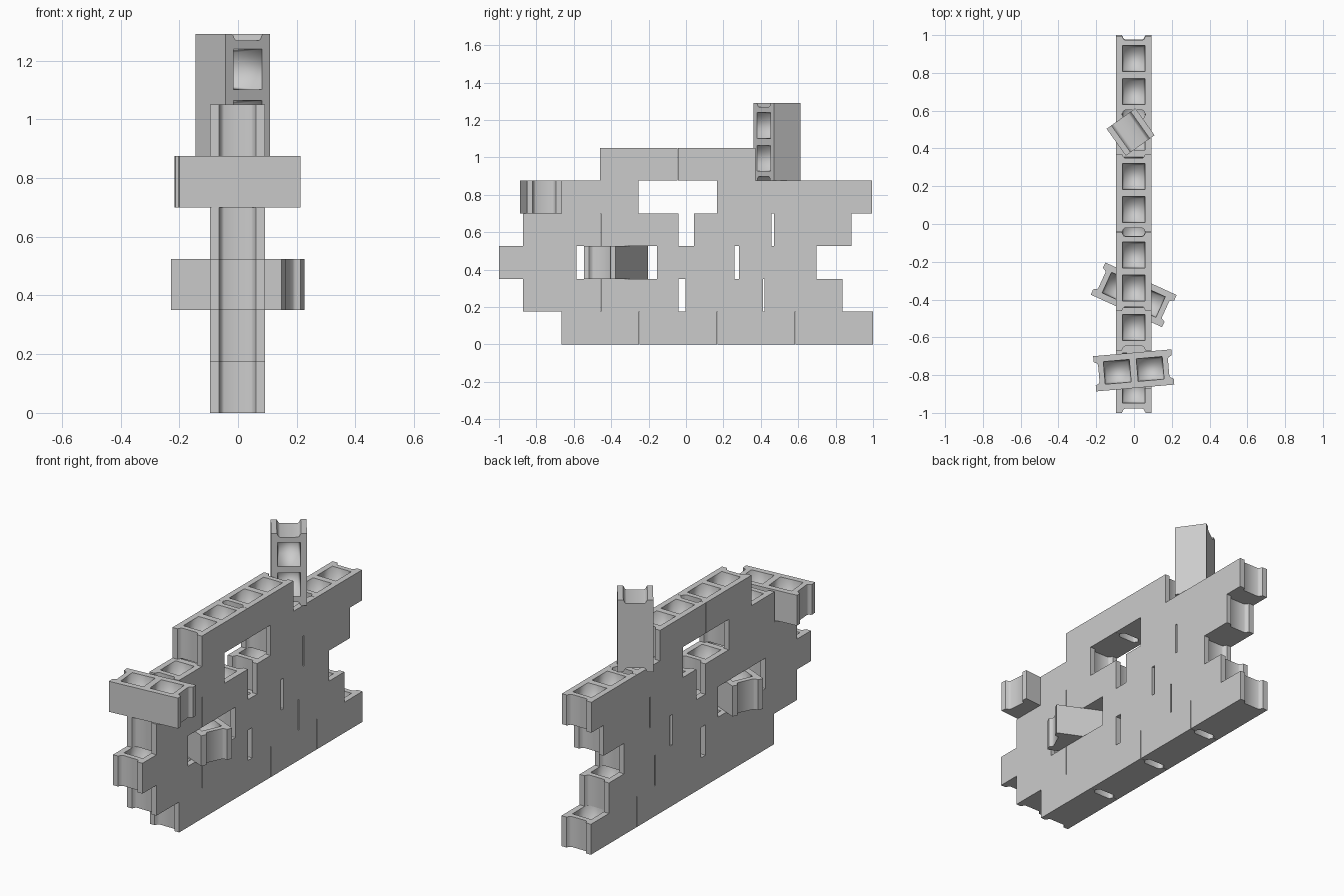
import bpy, bmesh, math
from mathutils import Matrix, Vector

if "Cube" in bpy.data.objects:
    bpy.data.objects.remove(bpy.data.objects["Cube"])

L, W, H = 0.415, 0.187, 0.175   # block length (y), width (x), height
WX = -0.0015                    # wall centre line


def block_mesh():
    """Hollow block: recessed ends, two tapered blind cells open at the top."""
    bm = bmesh.new()
    h, w = L / 2, W / 2
    # quarter outline, mirrored into the full plan
    q = [(w, h), (0.063, h), (0.059, h - 0.006), (0.054, h - 0.017), (0.046, h - 0.022)]
    end = q + [(-x, y) for x, y in reversed(q)]
    plan = end + [(-x, -y) for x, y in end]

    def ring(pts, z):
        return [bm.verts.new((x, y, z)) for x, y in pts]

    def bridge(a, b):
        n = len(a)
        return [bm.faces.new((a[i], a[(i + 1) % n], b[(i + 1) % n], b[i])) for i in range(n)]

    def loop_edges(r):
        return [bm.edges.get((r[i], r[(i + 1) % len(r)])) for i in range(len(r))]

    bot, top = ring(plan, 0), ring(plan, H)
    bridge(bot, top)
    bm.faces.new(bot)
    fill = loop_edges(top)
    cells = []
    # cells
    for s in (-1, 1):
        cy = s * 0.0875

        def rect(a, b):
            return [(a, cy + b), (-a, cy + b), (-a, cy - b), (a, cy - b)]
        rim, floor = ring(rect(0.06, 0.069), H), ring(rect(0.049, 0.058), 0.035)
        cells += bridge(rim, floor)
        cells.append(bm.faces.new(floor))
        fill += loop_edges(rim)
    bmesh.ops.triangle_fill(bm, use_beauty=True, use_dissolve=False, edges=fill)
    bmesh.ops.recalc_face_normals(bm, faces=bm.faces)
    # soft shading inside the cells and recesses, crisp edges elsewhere
    inner = set(cells)
    for f in bm.faces:
        f.smooth = True
    for e in bm.edges:
        in_cell = all(f in inner for f in e.link_faces)
        e.smooth = in_cell or e.calc_face_angle(0) < math.radians(50)
    me = bpy.data.meshes.new("block")
    bm.to_mesh(me)
    bm.free()
    return me


mesh = block_mesh()


def add(name, matrix):
    ob = bpy.data.objects.new(name, mesh)
    bpy.context.collection.objects.link(ob)
    ob.matrix_world = matrix


# straight courses: centre y of every block, bottom row first
rows = [
    [-0.458, -0.042, 0.375, 0.792],
    [-0.664, -0.248, 0.205, 0.628],
    [-0.792, 0.053, 0.49],
    [-0.664, -0.248, 0.25, 0.677],
    [-0.461, 0.372, 0.788],
    [-0.252, 0.164],
]
for r, ys in enumerate(rows):
    for i, y in enumerate(ys):
        add(f"block_row{r + 1}_{i + 1}", Matrix.Translation((WX, y, r * H)))

# two blocks turned across the wall
for name, y, r, ang in (("turned_block_low", -0.375, 2, 65.5), ("turned_block_high", -0.775, 4, 95)):
    add(name, Matrix.Translation((WX, y, r * H)) @ Matrix.Rotation(math.radians(ang), 4, 'Z'))

# block standing on end, its open cells facing front right
a = math.radians(35.5)
n = Vector((math.sin(a), -math.cos(a), 0))
up = Vector((0, 0, 1))
rot = Matrix((up.cross(n), up, n)).transposed().to_4x4()
add("standing_block",
    Matrix.Translation((-0.018, 0.487, 5 * H + L / 2)) @ rot @ Matrix.Translation((0, 0, -H / 2)))
